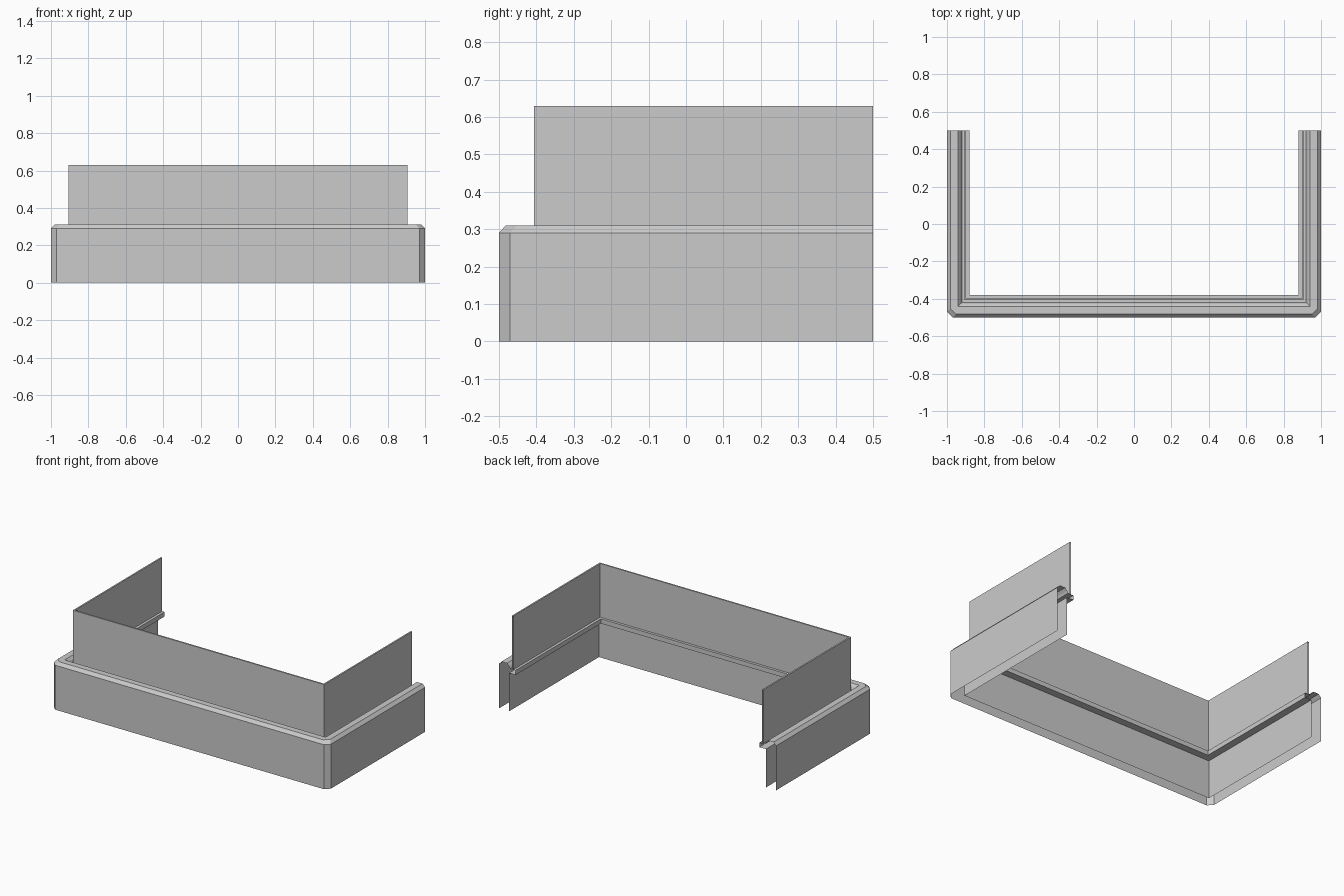
import bpy, bmesh

if "Cube" in bpy.data.objects:
    bpy.data.objects.remove(bpy.data.objects["Cube"])


def ring(d, z, c):
    """U-shaped path inset by d at height z, with corners cut by c."""
    x, y = 1 - d, -0.5 + d
    return [(-x, 0.5, z), (-x, y + c, z), (-x + c, y, z),
            (x - c, y, z), (x, y + c, z), (x, 0.5, z)]


def sweep(name, profile):
    """Skin between the U-shaped paths of a profile of (inset, height, corner cut)."""
    bm = bmesh.new()
    rows = [[bm.verts.new(p) for p in ring(*pt)] for pt in profile]
    for a, b in zip(rows, rows[1:]):
        for i in range(5):
            bm.faces.new((a[i], a[i + 1], b[i + 1], b[i]))
    # collapse the corner strips where the cut is zero
    bmesh.ops.remove_doubles(bm, verts=bm.verts, dist=0.0005)
    me = bpy.data.meshes.new(name)
    bm.to_mesh(me)
    bm.free()
    ob = bpy.data.objects.new(name, me)
    bpy.context.collection.objects.link(ob)
    return ob


# Hollow parapet: outer wall, bevelled rim, inner ledge, inner wall
sweep("parapet", [
    (0, 0, 0.03), (0, 0.29, 0.03), (0.018, 0.31, 0.03), (0.058, 0.31, 0),
    (0.072, 0.295, 0), (0.08, 0.28, 0), (0.12, 0.28, 0), (0.12, 0.25, 0),
    (0.0725, 0.25, 0), (0.0725, 0, 0)])

# Thin upright screen standing on the ledge
sweep("screen_panel", [
    (0.093, 0.28, 0), (0.093, 0.63, 0), (0.103, 0.63, 0), (0.103, 0.28, 0)])
